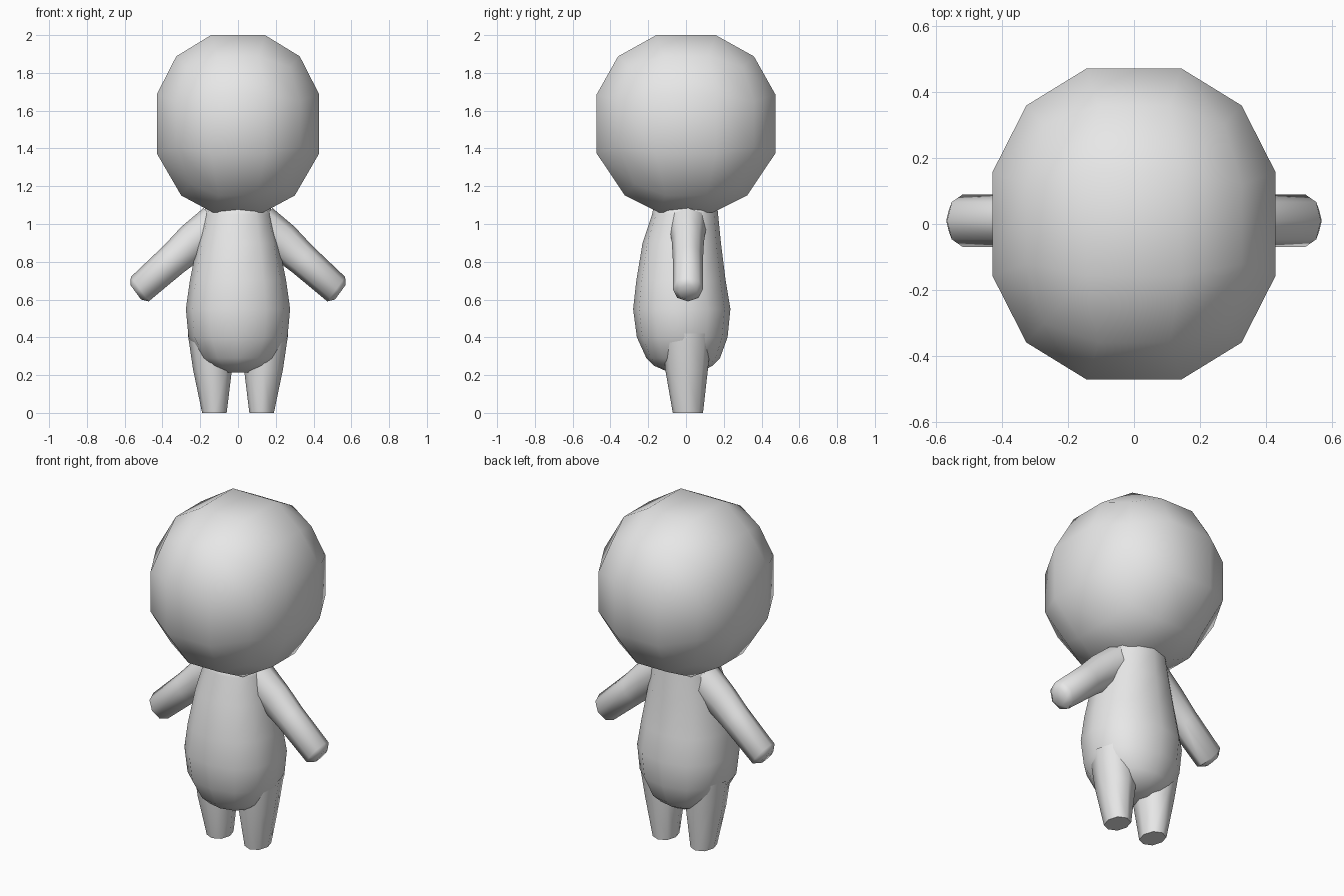
import bpy, bmesh, math
from mathutils import Vector

if "Cube" in bpy.data.objects:
    bpy.data.objects.remove(bpy.data.objects["Cube"])

grey = bpy.data.materials.new("light_grey")
grey.diffuse_color = (0.8, 0.8, 0.8, 1)
grey.use_nodes = True
grey.node_tree.nodes["Principled BSDF"].inputs["Base Color"].default_value = grey.diffuse_color


def finish(name, bm, mirror=False, angle=60):
    bmesh.ops.recalc_face_normals(bm, faces=bm.faces)
    me = bpy.data.meshes.new(name)
    bm.to_mesh(me)
    bm.free()
    me.materials.append(grey)
    ob = bpy.data.objects.new(name, me)
    bpy.context.collection.objects.link(ob)
    bpy.ops.object.select_all(action='DESELECT')
    bpy.context.view_layer.objects.active = ob
    ob.select_set(True)
    bpy.ops.object.shade_smooth_by_angle(angle=math.radians(angle))
    if mirror:
        m = ob.modifiers.new("mirror", 'MIRROR')
        m.use_mirror_merge = False
    return ob


def loft(rings, sides, cap_start=False, cap_end=True, power=1.0):
    """Bridge rings given as (centre, half-axis a, half-axis b)."""
    bm = bmesh.new()
    rows = []
    for c, a, b in rings:
        row = []
        for i in range(sides):
            t = 2 * math.pi * i / sides
            ca, sa = round(math.cos(t), 6), round(math.sin(t), 6)
            ca = math.copysign(abs(ca) ** power, ca)
            sa = math.copysign(abs(sa) ** power, sa)
            row.append(bm.verts.new(Vector(c) + Vector(a) * ca + Vector(b) * sa))
        rows.append(row)
    for r0, r1 in zip(rows, rows[1:]):
        for i in range(sides):
            j = (i + 1) % sides
            bm.faces.new((r0[i], r0[j], r1[j], r1[i]))
    if cap_start:
        bm.faces.new(rows[0][::-1])
    if cap_end:
        bm.faces.new(rows[-1])
    return bm


# Head: 3 x 3 cube sphere, a little narrower under the chin
bm = bmesh.new()
bmesh.ops.create_cube(bm, size=2)
bmesh.ops.subdivide_edges(bm, edges=bm.edges[:], cuts=2, use_grid_fill=True)
for v in bm.verts:
    n = v.co.normalized() * 1.105
    x, y, z = n.x * 0.43, n.y * 0.473, n.z * 0.47
    if v.co.z < -0.9:
        x, y = x * 0.92, y * 0.9
        z = max(z * 1.06, -0.47)
    v.co = (x, y, 1.53 + z)
finish("head", bm, angle=80)

# Body: rounded pear, rows are (z, half width, front y, back y)
rows = [(0.215, 0.07, -0.09, 0.08), (0.25, 0.15, -0.17, 0.14),
        (0.29, 0.20, -0.21, 0.18), (0.40, 0.262, -0.26, 0.22),
        (0.55, 0.276, -0.28, 0.235), (0.70, 0.255, -0.263, 0.21),
        (0.90, 0.215, -0.23, 0.185), (1.05, 0.18, -0.18, 0.17),
        (1.10, 0.17, -0.17, 0.165)]
finish("body", loft([((0, (f + b) / 2, z), (w, 0, 0), (0, (b - f) / 2, 0))
                     for z, w, f, b in rows], 12, True, True, 0.9), angle=80)

# Arms: sloping tubes with a shallow domed end
out = Vector((0.81, 0, -0.59))
up = Vector((0.59, 0, 0.81))
tip = Vector((0.52, 0.01, 0.655))
arm = [((0.12, 0.01, 1.0), up * 0.105, (0, 0.10, 0)),
       ((0.24, 0.01, 0.905), up * 0.10, (0, 0.085, 0)),
       ((0.34, 0.01, 0.815), up * 0.088, (0, 0.08, 0)),
       (tip, up * 0.08, (0, 0.08, 0)),
       (tip + out * 0.027, up * 0.048, (0, 0.048, 0))]
finish("arms", loft(arm, 8), True, 50)

# Legs: tapered stumps with flat soles
leg = [((0.153, 0.005, 0.42), (0.113, 0, 0), (0, 0.13, 0)),
       ((0.135, 0.003, 0.23), (0.103, 0, 0), (0, 0.113, 0)),
       ((0.125, 0.01, 0.0), (0.065, 0, 0), (0, 0.08, 0))]
finish("legs", loft(leg, 8, power=0.9), True, 50)
